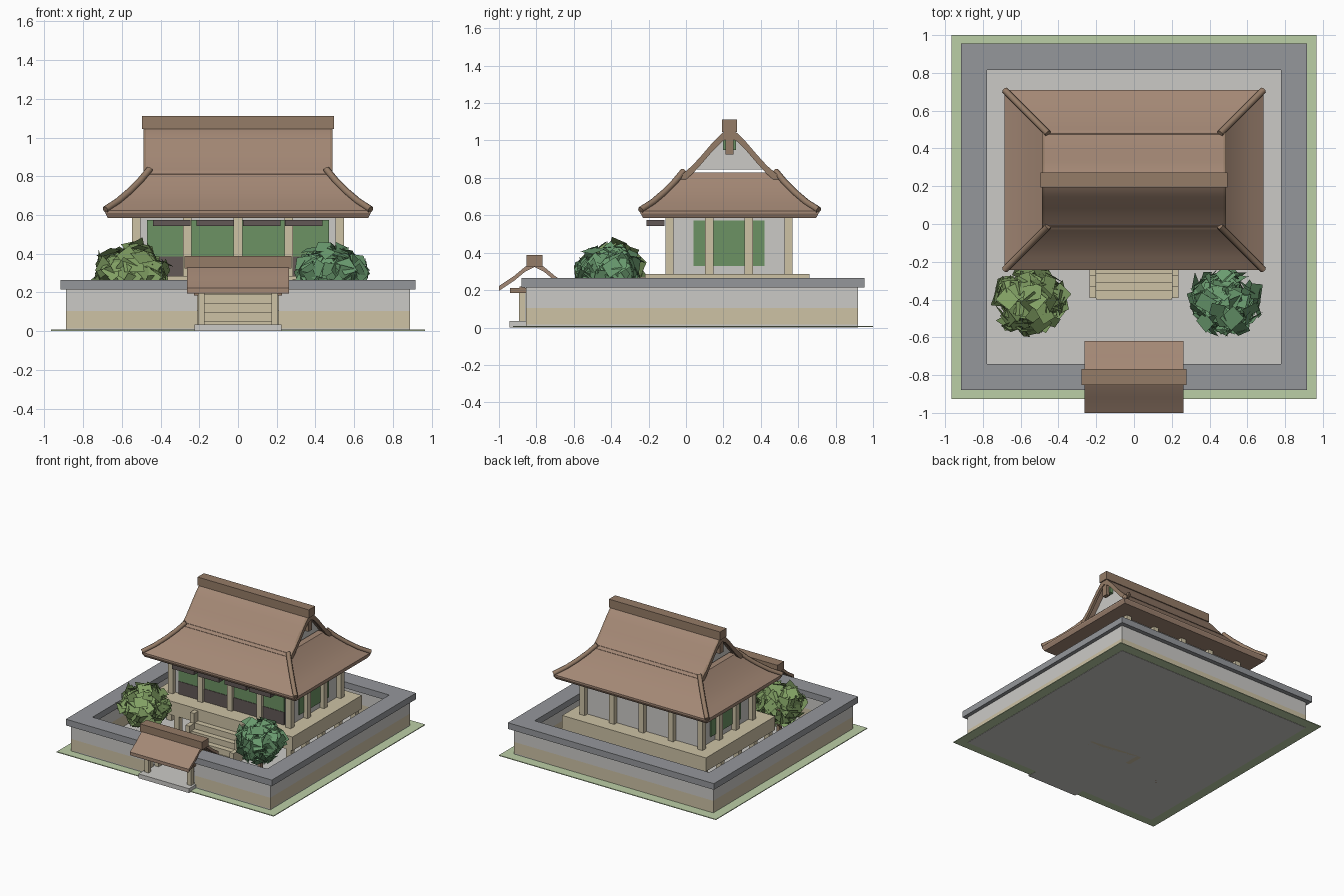
import bpy, bmesh, math, random
from mathutils import Vector, Euler

cube = bpy.data.objects.get("Cube")
if cube:
    bpy.data.objects.remove(cube, do_unlink=True)
random.seed(4)


def material(name, r, g, b):
    m = bpy.data.materials.new(name)
    m.use_nodes = True
    m.diffuse_color = (r, g, b, 1)
    m.node_tree.nodes["Principled BSDF"].inputs["Base Color"].default_value = (r, g, b, 1)
    return m


ROOF = material("roof brown", .37, .246, .178)
RIDGE = material("ridge brown", .30, .20, .135)
PLASTER = material("pale plaster", .60, .59, .565)
WOOD = material("tan wood", .61, .54, .375)
GREEN = material("panel green", .15, .29, .127)
STONE = material("grey coping", .30, .31, .33)
GRASS = material("grass green", .50, .62, .38)
DARK = material("dark shutter", .122, .098, .093)
LEAF_A = material("olive leaf", .22, .35, .125)
LEAF_B = material("cool leaf", .145, .33, .16)


def finish(name, bm, mat):
    bmesh.ops.recalc_face_normals(bm, faces=bm.faces)
    me = bpy.data.meshes.new(name)
    bm.to_mesh(me)
    bm.free()
    me.materials.append(mat)
    ob = bpy.data.objects.new(name, me)
    bpy.context.collection.objects.link(ob)
    return ob


def smooth(ob):
    bpy.ops.object.select_all(action='DESELECT')
    ob.select_set(True)
    bpy.context.view_layer.objects.active = ob
    bpy.ops.object.shade_smooth_by_angle(angle=math.radians(25))


def boxes(name, mat, *spans):
    """One object from boxes given as (x0, x1, y0, y1, z0, z1)."""
    bm = bmesh.new()
    for x0, x1, y0, y1, z0, z1 in spans:
        for v in bmesh.ops.create_cube(bm, size=1)["verts"]:
            v.co = Vector((x1 if v.co.x > 0 else x0, y1 if v.co.y > 0 else y0,
                           z1 if v.co.z > 0 else z0))
    return finish(name, bm, mat)


def post(x, y, z0, z1, w=.045):
    return (x - w / 2, x + w / 2, y - w / 2, y + w / 2, z0, z1)


def extrude_x(name, mat, outline, x0, x1):
    """Prism along x from a (y, z) outline."""
    bm = bmesh.new()
    a = [bm.verts.new((x0, y, z)) for y, z in outline]
    b = [bm.verts.new((x1, y, z)) for y, z in outline]
    n = len(a)
    bm.faces.new(a)
    bm.faces.new(b)
    for i in range(n):
        bm.faces.new((a[i], a[(i + 1) % n], b[(i + 1) % n], b[i]))
    return finish(name, bm, mat)


def mirrored(curve, yc):
    """Full slope line from a half curve of (distance, z), ridge first."""
    return [(yc - d, z) for d, z in reversed(curve)] + [(yc + d, z) for d, z in curve[1:]]


def shell(curve, yc, thick):
    top = mirrored(curve, yc)
    return top + [(y, z - thick) for y, z in reversed(top)]


# Ground, courtyard floor and perimeter wall with a gate gap
boxes("ground", GRASS, (-.966, .966, -.926, 1, .002, .008))
boxes("courtyard_floor", PLASTER, (-.887, .887, -.856, .92, 0, .015))


def wall_ring(name, mat, hx, y0, y1, t, z0, z1):
    gap = .21
    boxes(name, mat, (-hx, -hx + t, y0, y1, z0, z1), (hx - t, hx, y0, y1, z0, z1),
          (-hx + t, hx - t, y1 - t, y1, z0, z1),
          (-hx + t, -gap, y0, y0 + t, z0, z1), (gap, hx - t, y0, y0 + t, z0, z1))


wall_ring("wall_base", WOOD, .887, -.856, .92, .08, .005, .105)
wall_ring("wall_plaster", PLASTER, .887, -.856, .92, .08, .105, .22)
wall_ring("wall_coping", STONE, .917, -.88, .955, .14, .215, .265)

# Gate
GY = -.81
boxes("gate_step", PLASTER, (-.225, .225, -.945, -.68, 0, .035))
boxes("gate_posts", WOOD, *[post(x, GY + s, .035, .2, .035)
                            for x in (-.19, .19) for s in (-.065, .065)])
boxes("gate_beams", RIDGE,
      *[(x - .012, x + .012, -.94, -.68, .185, .21) for x in (-.215, .215)],
      *[(-.23, .23, y - .015, y + .015, .195, .22) for y in (GY - .065, GY + .065)])
gate_curve = [(0, .35), (.05, .325), (.11, .275), (.19, .222)]
smooth(extrude_x("gate_roof", ROOF, shell(gate_curve, GY, .026), -.262, .262))
boxes("gate_ridge", RIDGE, (-.277, .277, GY - .042, GY + .042, .325, .388))

# Raised deck on short posts, with stairs
boxes("deck", WOOD, (-.64, .64, -.22, .66, .175, .285))
boxes("deck_posts", WOOD,
      *[post(x * .2, y, .01, .18) for x in range(-3, 4) for y in (-.19, .63)],
      *[post(x, y, .01, .18) for x in (-.6, .6) for y in (0, .2, .42)])
boxes("stairs", WOOD, *[(-.2, .2, -.4 + i * .045, -.2, 0, .05 + i * .047) for i in range(5)])
boxes("stair_cheeks", WOOD,
      *[(x - .018, x + .018, -.392 + i * .06, -.2, 0, .11 + i * .08)
        for x in (-.218, .218) for i in range(3)])

# House body, posts, panels and shutters
XS = [-.525, -.2625, 0, .2625, .525]
boxes("house_walls", PLASTER, (-.51, .51, -.075, .535, .28, .6))
boxes("house_posts", WOOD,
      *[post(x, y, .28, .6) for x in XS for y in (-.088, .548)],
      *[post(x, y, .28, .6) for x in (-.525, .525) for y in (.125, .335)])
boxes("front_panels", GREEN, (-.47, .47, -.083, -.07, .385, .575))
boxes("front_lower_shutters", DARK, (-.47, .47, -.087, -.07, .285, .387))
boxes("side_panels", GREEN, *[(x - .008, x + .008, .04, .42, .33, .572) for x in (-.51, .51)])
boxes("raised_shutters", DARK,
      *[(x - .097, x + .097, -.21, -.115, .542, .575) for x in (-.343, -.118, .123, .34)])

# Skirt roof: stacked rectangular rings with a concave slope
RY = .233
rings = [(.672, .462, .585), (.685, .476, .61), (.685, .476, .622), (.62, .41, .664),
         (.56, .35, .715), (.505, .295, .77), (.455, .245, .83)]
bm = bmesh.new()
loops = [[bm.verts.new((sx * hx, RY + sy * hy, z))
          for sx, sy in ((-1, -1), (1, -1), (1, 1), (-1, 1))] for hx, hy, z in rings]
bm.faces.new(loops[0])
bm.faces.new(loops[-1])
for lo, hi in zip(loops, loops[1:]):
    for i in range(4):
        j = (i + 1) % 4
        bm.faces.new((lo[i], lo[j], hi[j], hi[i]))
smooth(finish("skirt_roof", bm, ROOF))

# Hip ridges follow the skirt corners
for sx in (-1, 1):
    for sy in (-1, 1):
        cu = bpy.data.curves.new("hip_ridge", 'CURVE')
        cu.dimensions = '3D'
        cu.bevel_depth = .018
        cu.bevel_resolution = 1
        cu.use_fill_caps = True
        sp = cu.splines.new('POLY')
        pts = rings[2:]
        sp.points.add(len(pts) - 1)
        for p, (hx, hy, z) in zip(sp.points, pts):
            p.co = (sx * hx, RY + sy * hy, z + .006, 1)
        cu.materials.append(RIDGE)
        bpy.context.collection.objects.link(bpy.data.objects.new("hip_ridge", cu))

# Upper gabled roof, bargeboards, gable walls and ridge
main_curve = [(0, 1.06), (.04, 1.04), (.09, .99), (.15, .92), (.2, .865), (.262, .812)]
smooth(extrude_x("upper_roof", ROOF, shell(main_curve, RY, .03), -.475, .475))
for s in (-1, 1):
    x0, x1 = sorted((s * .467, s * .487))
    smooth(extrude_x("bargeboard", RIDGE, shell(main_curve, RY, .045), x0, x1))
boxes("main_ridge", RIDGE, (-.495, .495, RY - .04, RY + .04, 1.045, 1.112))
gable = [(y, z - .02) for y, z in mirrored(main_curve[:-1], RY)]
extrude_x("gable_wall", PLASTER, gable, -.425, .425)
for s in (-1, 1):
    x0, x1 = sorted((s * .42, s * .455))
    boxes("gable_green", GREEN, (x0, x1, RY - .034, RY + .034, .95, 1.01))
    x0, x1 = sorted((s * .45, s * .48))
    boxes("gable_pendant", RIDGE, (x0, x1, RY - .022, RY + .022, .925, 1.03))


# Bushes of scattered flat leaf cards
def bush(name, mat, cx, cy):
    c = Vector((cx, cy, .29))
    boxes(name + "_trunk", RIDGE, post(cx, cy, 0, .25, .03))
    bm = bmesh.new()
    for _ in range(170):
        d = Vector([random.gauss(0, 1) for _ in range(3)]).normalized()
        d *= random.uniform(.65, 1)
        pos = c + Vector((d.x * .185, d.y * .175, d.z * .16))
        tilt = d.to_track_quat('Z', 'Y').to_matrix()
        wobble = Euler([random.uniform(-.6, .6) for _ in range(2)]
                       + [random.uniform(0, 6.3)]).to_matrix()
        w, h = random.uniform(.035, .055), random.uniform(.03, .05)
        bm.faces.new([bm.verts.new(pos + tilt @ wobble @ Vector((a * w, b * h, 0)))
                      for a, b in ((-1, -1), (1, -1), (1, 1), (-1, 1))])
    me = bpy.data.meshes.new(name)
    bm.to_mesh(me)
    bm.free()
    me.materials.append(mat)
    bpy.context.collection.objects.link(bpy.data.objects.new(name, me))


bush("right_bush", LEAF_A, -.55, -.40)
bush("left_bush", LEAF_B, .485, -.41)
